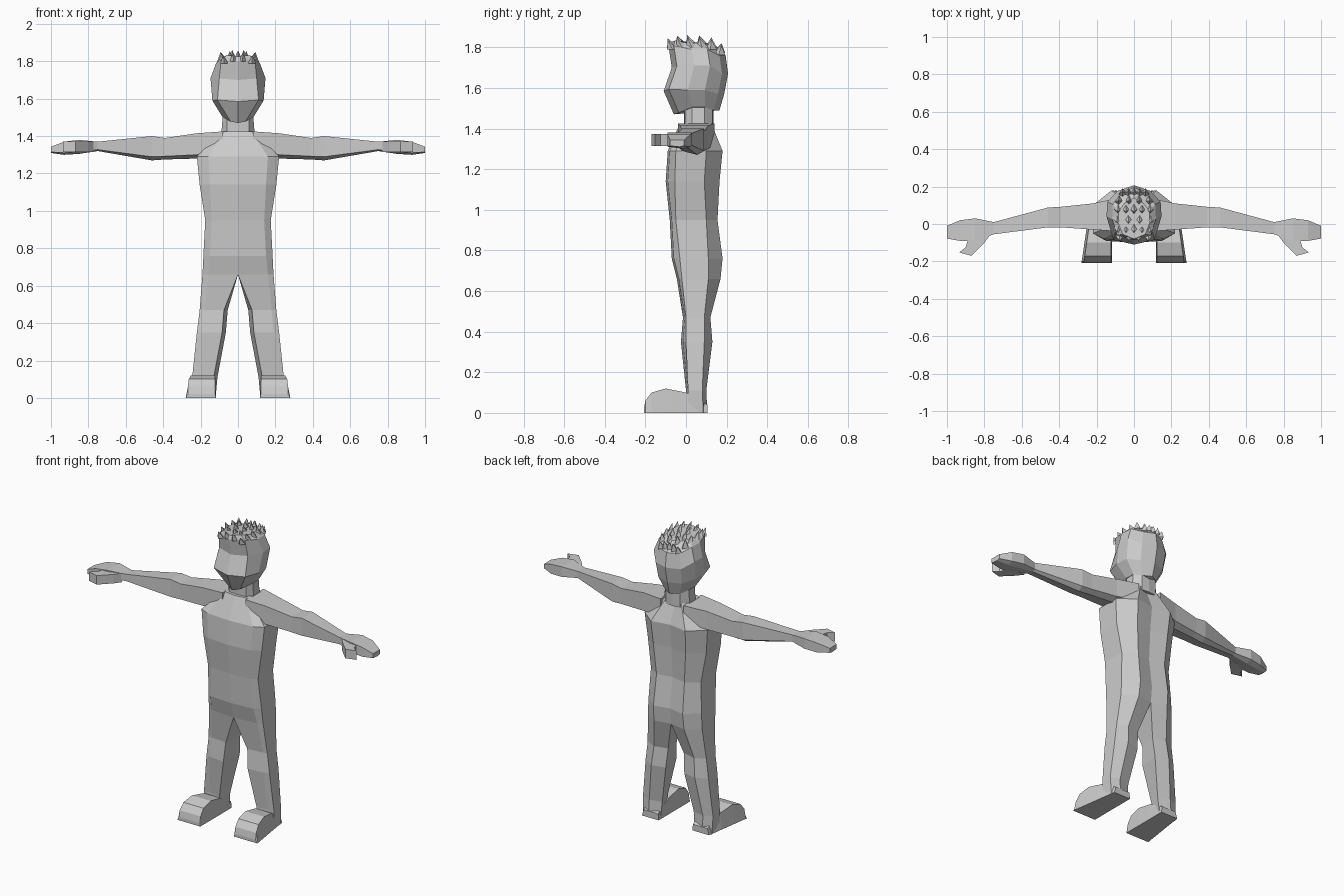
import bpy, bmesh, math
from mathutils import Vector

if "Cube" in bpy.data.objects:
    bpy.data.objects.remove(bpy.data.objects["Cube"])


def loft(name, rings, closed=True, caps=(True, True), open_from=None):
    """Skin a list of point rings, mirrored across x = 0 and welded.
    open_from: ring index after which the closing strip is left out."""
    bm = bmesh.new()
    for s in (1, -1):
        rows = [[bm.verts.new((s * x, y, z)) for x, y, z in r] for r in rings]
        n = len(rings[0])
        for i in range(len(rows) - 1):
            a, b = rows[i], rows[i + 1]
            is_closed = closed and (open_from is None or i < open_from)
            for j in range(n if is_closed else n - 1):
                k = (j + 1) % n
                bm.faces.new((a[j], a[k], b[k], b[j]))
        if caps[0]:
            bm.faces.new(rows[0])
        if caps[1]:
            bm.faces.new(rows[-1])
    bmesh.ops.remove_doubles(bm, verts=bm.verts, dist=0.0005)
    bmesh.ops.recalc_face_normals(bm, faces=bm.faces)
    return finish(name, bm)


def finish(name, bm):
    mesh = bpy.data.meshes.new(name)
    bm.to_mesh(mesh)
    bm.free()
    ob = bpy.data.objects.new(name, mesh)
    bpy.context.collection.objects.link(ob)
    return ob


# Torso and legs: one half, from the sole to the base of the neck
# z, inner x, mid x, outer x, front y, side front y, side back y, back y
body = [
    (0.00, .12, .20, .240, .00, .01, .085, .105),
    (0.11, .11, .20, .245, .00, .01, .08, .10),
    (0.35, .065, .19, .220, -.025, .00, .09, .13),
    (0.47, .055, .18, .205, -.015, .00, .09, .12),
    (0.66, 0, .16, .190, -.045, -.02, .11, .17),
    (0.76, 0, .15, .185, -.07, -.03, .11, .18),
    (0.95, 0, .14, .175, -.08, -.05, .10, .155),
    (1.14, 0, .15, .205, -.10, -.055, .09, .165),
    (1.29, 0, .16, .220, -.09, -.05, .10, .18),
    (1.425, 0, .07, .090, -.03, .00, .10, .125),
]
rings = []
for z, xi, xm, xo, yf, ysf, ysb, yb in body:
    inner = xi + (.02 if xi else 0)
    xb = (xi + xo) / 2 + .01
    rings.append([(inner, yf, z), (xm, yf + .01, z), (xo, ysf, z),
                  (xo, ysb, z), (xb, yb, z), (xi, yb - .02, z)])
loft("body", rings, open_from=4)

# Feet: lofted from heel to toe (y, outer x, top z)
foot = [(.105, .235, .04), (.0, .25, .10), (-.10, .265, .12),
        (-.17, .275, .10), (-.20, .28, .06), (-.208, .28, 0.02)]
loft("feet", [[(.118, y, 0), (xo, y, 0), (xo - .012, y, h), (.122, y, h)]
              for y, xo, h in foot])

# Arms and hands: lofted along x (x, front y, back y, bottom z, top z)
arm = [
    (.08, -.04, .14, 1.30, 1.425),
    (.22, -.03, .11, 1.28, 1.415),
    (.39, -.018, .092, 1.275, 1.39),
    (.46, -.018, .088, 1.27, 1.40),
    (.75, -.055, .01, 1.32, 1.37),
    (.85, -.09, .03, 1.305, 1.38),
    (.93, -.09, .02, 1.30, 1.37),
    (1.0, -.078, -.01, 1.31, 1.343),
]
rings = []
for x, yf, yb, zb, zt in arm:
    lift = (zt - zb) * .15
    rings.append([(x, yf, zb + lift), (x, yf, zt), (x, yb, zt),
                  (x, yb, zb + lift), (x, yb - .3 * (yb - yf), zb)])
loft("arms", rings)

# Thumbs
outline = [(.77, -.06), (.80, -.10), (.87, -.17), (.935, -.152),
           (.90, -.125), (.89, -.09), (.86, -.05)]
loft("thumbs", [[(x, y, z) for x, y in outline] for z in (1.315, 1.372)])

# Neck
loft("neck", [[(0, -.01, z), (.06, -.005, z), (w, .03, z), (w, .09, z),
               (.05, .13, z), (0, .135, z)]
              for z, w in ((1.40, .09), (1.53, .08))], closed=False)

# Head: half rings from jaw to crown
# front z, side z, back z, front y, back y, face half width, half width
head = [
    (1.47, 1.505, 1.49, -.06, .165, .04, .085),
    (1.585, 1.59, 1.57, -.11, .188, .11, .137),
    (1.70, 1.71, 1.67, -.07, .207, .10, .147),
    (1.80, 1.79, 1.76, -.085, .195, .09, .117),
    (1.825, 1.82, 1.815, -.08, .14, .06, .085),
]
rings = []
for zf, zs, zb, yf, yb, wf, w in head:
    d = yb - yf
    rings.append([(0, yf, zf), (wf, yf + .025, zf + .008),
                  (w, yf + .40 * d, zs), (w * .97, yf + .68 * d, zs),
                  (w * .6, yb - .03, zb), (0, yb, zb)])
loft("head", rings, closed=False)

# Hair: rows of four-sided spikes (row y, base z, tip y, tip z, half width)
rows = [(-.065, 1.80, -.09, 1.845, .075), (-.02, 1.81, -.045, 1.858, .085),
        (.03, 1.81, .005, 1.862, .09), (.08, 1.81, .065, 1.858, .085),
        (.12, 1.80, .125, 1.85, .08), (.16, 1.775, .175, 1.82, .06)]
bm = bmesh.new()
for r, (y, z, ty, tz, w) in enumerate(rows):
    count = 5 if r % 2 else 4
    for i in range(count):
        t = 2 * i / (count - 1) - 1
        drop = .012 * t * t
        c = Vector((t * w, y, z - drop))
        base = [bm.verts.new(c + Vector((dx, dy, 0))) for dx, dy in
                ((-.022, 0), (0, -.028), (.022, 0), (0, .032))]
        tip = bm.verts.new((t * w * 1.03, ty, tz - drop))
        for j in range(4):
            bm.faces.new((base[j], base[(j + 1) % 4], tip))
bmesh.ops.recalc_face_normals(bm, faces=bm.faces)
finish("hair_spikes", bm)
